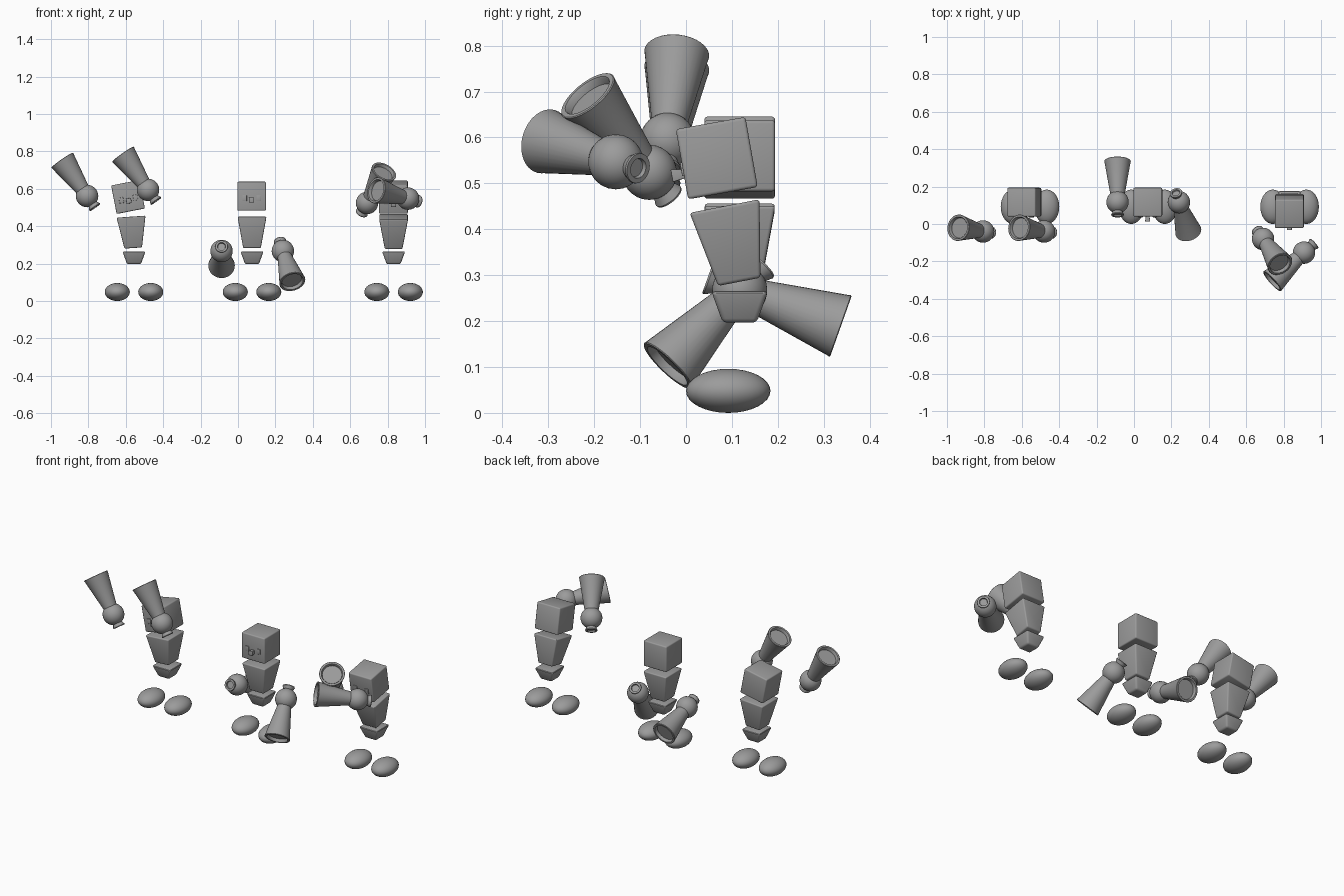
import bpy, bmesh, math
from mathutils import Vector, Matrix

if "Cube" in bpy.data.objects:
    bpy.data.objects.remove(bpy.data.objects["Cube"])

grey = bpy.data.materials.new("mid_grey")
grey.diffuse_color = (0.33, 0.33, 0.33, 1)
grey.use_nodes = True
grey.node_tree.nodes["Principled BSDF"].inputs["Base Color"].default_value = grey.diffuse_color


def finish(name, bm, matrix):
    bmesh.ops.recalc_face_normals(bm, faces=bm.faces)
    me = bpy.data.meshes.new(name)
    bm.to_mesh(me)
    bm.free()
    ob = bpy.data.objects.new(name, me)
    bpy.context.collection.objects.link(ob)
    ob.matrix_world = matrix
    me.materials.append(grey)
    bpy.ops.object.select_all(action='DESELECT')
    ob.select_set(True)
    bpy.context.view_layer.objects.active = ob
    bpy.ops.object.shade_smooth_by_angle(angle=math.radians(35))
    return ob


def block(name, top, bottom, height, matrix, bevel=0.007):
    """Bevelled box whose square bottom may be narrower than its top."""
    bm = bmesh.new()
    bmesh.ops.create_cube(bm, size=1)
    for v in bm.verts:
        w = top if v.co.z > 0 else bottom
        v.co = Vector((v.co.x * w, v.co.y * w, v.co.z * height))
    if bevel:
        bmesh.ops.bevel(bm, geom=bm.edges[:], offset=bevel, segments=3,
                        profile=0.5, affect='EDGES')
    return finish(name, bm, matrix)


def ellipsoid(name, radii, matrix):
    bm = bmesh.new()
    bmesh.ops.create_uvsphere(bm, u_segments=32, v_segments=16, radius=1)
    bmesh.ops.scale(bm, vec=radii, verts=bm.verts)
    return finish(name, bm, matrix)


def lathe(name, profile, matrix, n=32):
    """Solid of revolution about z from (radius, height) points."""
    bm = bmesh.new()
    rings = [[bm.verts.new((r * math.cos(i * math.tau / n), r * math.sin(i * math.tau / n), z))
              for i in range(n)] for r, z in profile]
    for a, b in zip(rings, rings[1:]):
        for i in range(n):
            bm.faces.new((a[i], a[(i + 1) % n], b[(i + 1) % n], b[i]))
    bm.faces.new(rings[0])
    bm.faces.new(rings[-1])
    return finish(name, bm, matrix)


def arm(name, ball, mouth):
    """Ball hand, flared sleeve with a recessed end, small flared thumb cup."""
    ball, mouth = Vector(ball), Vector(mouth)
    turn = (mouth - ball).to_track_quat('Z', 'Y').to_matrix().to_4x4()
    m = Matrix.Translation(ball) @ turn
    ellipsoid(name + "_ball_hand", (0.06, 0.06, 0.06), m)
    lathe(name + "_sleeve", [(0.037, 0.035), (0.070, 0.229), (0.071, 0.232), (0.069, 0.234),
                             (0.059, 0.234), (0.057, 0.231), (0.054, 0.216)], m)
    lathe(name + "_cup", [(0.022, -0.045), (0.034, -0.071), (0.033, -0.075),
                          (0.022, -0.075), (0.020, -0.066)], m)


def robot(name, x, head, torso, arms):
    # head and torso: (centre, rotation axis, degrees)
    def place(c, axis, deg):
        return Matrix.Translation(c) @ Matrix.Rotation(math.radians(deg), 4, axis)
    hm = place(*head)
    block(name + "_head", 0.154, 0.154, 0.155, hm)
    # face: two flat eyes and a nose flaring forwards
    for side, s in (("left", -1), ("right", 1)):
        block(f"{name}_{side}_eye", 0.024, 0.024, 0.03,
              hm @ Matrix.Translation((s * 0.038, -0.069, -0.011)), 0.002)
    block(name + "_nose", 0.028, 0.018, 0.035,
          hm @ Matrix.Translation((0, -0.086, -0.021)) @ Matrix.Rotation(math.pi / 2, 4, 'X'), 0.002)
    block(name + "_torso", 0.155, 0.094, 0.168, place(*torso))
    block(name + "_pelvis", 0.124, 0.074, 0.069, Matrix.Translation((x, 0.117, 0.231)), 0.01)
    for side, s in (("left", -1), ("right", 1)):
        ellipsoid(f"{name}_{side}_foot", (0.067, 0.092, 0.048),
                  Matrix.Translation((x + s * 0.0895, 0.092, 0.048)))
        arm(f"{name}_{side}_arm", *arms[s > 0])


# waving figure, leaning sideways
robot("waving", -0.556, ((-0.588, 0.117, 0.556), 'Y', -11), ((-0.566, 0.117, 0.367), 'Y', -4),
      [((-0.807, -0.04, 0.561), (-0.939, -0.02, 0.751)),
       ((-0.481, -0.04, 0.594), (-0.615, -0.02, 0.784))])
# walking figure, upright
robot("walking", 0.075, ((0.073, 0.117, 0.56), 'X', 0), ((0.075, 0.117, 0.367), 'X', 0),
      [((-0.088, 0.117, 0.267), (-0.088, 0.337, 0.189)),
       ((0.24, 0.117, 0.267), (0.291, -0.041, 0.102))])
# aiming figure, leaning forwards
robot("aiming", 0.832, ((0.831, 0.067, 0.555), 'X', 10), ((0.832, 0.1, 0.368), 'X', 11),
      [((0.69, -0.08, 0.524), (0.781, -0.215, 0.692)),
       ((0.909, -0.153, 0.547), (0.738, -0.307, 0.592))])
